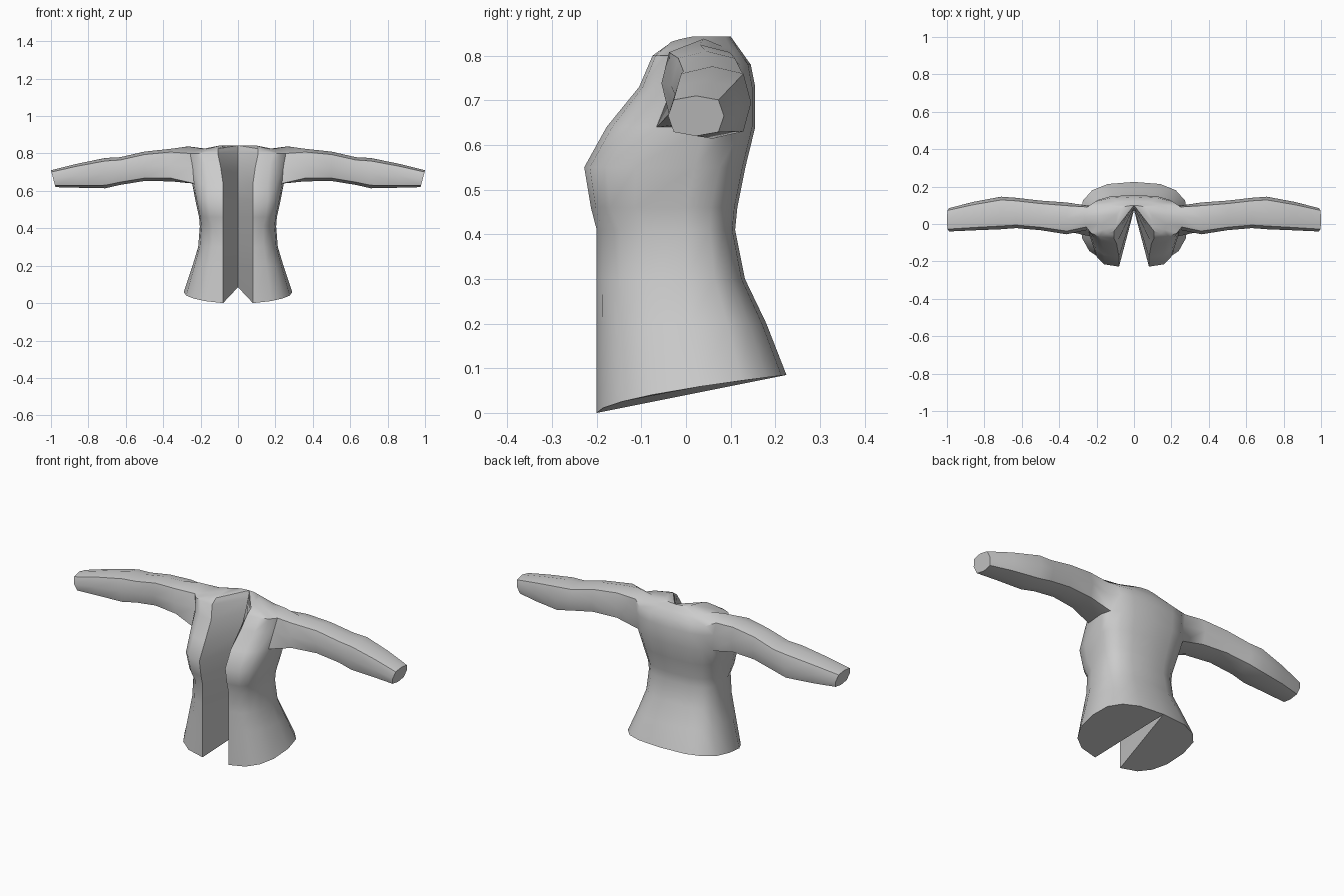
import bpy, bmesh, math

if "Cube" in bpy.data.objects:
    bpy.data.objects.remove(bpy.data.objects["Cube"])

cloth = bpy.data.materials.new("grey cloth")
cloth.diffuse_color = (0.6, 0.6, 0.6, 1)
cloth.use_nodes = True
cloth.node_tree.nodes["Principled BSDF"].inputs["Base Color"].default_value = cloth.diffuse_color

N = 8          # columns from front edge (0) over the side (4) to back centre (8)


def half_ring(xf, yf, xs, ys, yb, pf, pb=0.75):
    """Half cross-section: front edge, rounded side, back centre."""
    pts = []
    for c in range(N + 1):
        t = c * math.pi / N
        if c == N:
            pts.append((0.0, yb))
        elif t <= math.pi / 2:
            s, k = math.sin(t) ** pf, abs(math.cos(t)) ** pf
            pts.append((xf + (xs - xf) * s, ys + (yf - ys) * k))
        else:
            s, k = math.sin(t) ** pb, abs(math.cos(t)) ** pb
            pts.append((xs * s, ys + (yb - ys) * k))
    return pts


# z, front edge x, front y, side x, side y, back y, front roundness, inner centre y
sections = [
    (0.00, .080, -.200, .290, .03, .225, .80, .225),
    (0.20, .080, -.200, .243, .01, .180, .85, .150),
    (0.30, .080, -.200, .213, .00, .132, .85, .105),
    (0.41, .080, -.200, .204, .00, .110, .85, .080),
    (0.46, .080, -.213, .208, .00, .115, .65, .075),
    (0.55, .080, -.228, .228, .02, .133, .65, .075),
    (0.64, .080, -.178, .245, .04, .155, .75, .080),
    (0.73, .093, -.105, .252, .04, .155, .75, .085),
    (0.80, .108, -.075, .265, .04, .145, .75, .090),
]

bm = bmesh.new()
rows, centre = [], []
for i, (z, xf, yf, xs, ys, yb, pf, yc) in enumerate(sections):
    row = []
    for c, (x, y) in enumerate(half_ring(xf, yf, xs, ys, yb, pf)):
        h = z
        if i == 0:                       # hem rises towards the back
            h = .085 * max(0, (y + .2) / .425) ** .6
        if i == 8:                       # shoulder hump, lower upper back
            h = .838 if c == 4 else z - (.02 if c > 5 else 0)
        row.append(bm.verts.new((x, y, h)))
    rows.append(row)
    centre.append(row[N] if i == 0 else bm.verts.new((0, yc, z)))

# neckline, with a dipped ring between it and the shoulder
neck = []
for c, (x, y) in enumerate(half_ring(.108, -.04, .095, .05, .10, 1, 1)):
    neck.append((x, y, .825 + .018 * min(1, c / 3)))
dip = []
for c in range(N + 1):
    p = rows[8][c].co
    x, y, z = neck[c]
    dip.append(bm.verts.new(((p.x + x) / 2, (p.y + y) / 2,
                             (p.z + z) / 2 - (.014 if c == 4 else 0))))
rows.append(dip)
centre.append(bm.verts.new((0, .095, .82)))
rows.append([bm.verts.new(p) for p in neck])
centre.append(rows[-1][N])

# torso skin, leaving the armhole open
for r in range(len(rows) - 1):
    for c in range(N):
        if r in (6, 7) and c in (3, 4):
            continue
        bm.faces.new((rows[r][c], rows[r][c + 1], rows[r + 1][c + 1], rows[r + 1][c]))

# inner walls of the front opening, hem cap and neck cap
for r in range(len(rows) - 1):
    quad = [rows[r][0], rows[r + 1][0], centre[r + 1], centre[r]]
    bm.faces.new(quad)
bm.faces.new(rows[0])
bm.faces.new(rows[-1])

# sleeve: x, front y, back y, bottom z, top z
sleeve = [
    (.36, -.055, .115, .651, .825),
    (.50, -.033, .125, .653, .810),
    (.63, -.022, .140, .632, .780),
    (.71, -.028, .146, .614, .776),
    (.86, -.034, .118, .617, .745),
    (1.0, -.040, .085, .620, .710),
]
loop = [(6, 3), (6, 4), (6, 5), (7, 5), (8, 5), (8, 4), (8, 3), (7, 3)]
K = .8
offsets = [(-K, -K), (0, -1), (K, -K), (1, 0), (K, K), (0, 1), (-K, K), (-1, 0)]
prev = [rows[r][c] for r, c in loop]
for x, yf, yb, zb, zt in sleeve:
    ring = []
    for oy, oz in offsets:
        cut = .012 * (1 - oz) if x == 1.0 else 0     # slanted cuff
        ring.append(bm.verts.new((x - cut, (yf + yb) / 2 + oy * (yb - yf) / 2,
                                  (zb + zt) / 2 + oz * (zt - zb) / 2)))
    for k in range(8):
        j = (k + 1) % 8
        bm.faces.new((prev[k], prev[j], ring[j], ring[k]))
    prev = ring
bm.faces.new(prev)                                   # cuff cap

# mirror to the other side
geom = bm.verts[:] + bm.edges[:] + bm.faces[:]
bmesh.ops.mirror(bm, geom=geom, axis='X', merge_dist=0.0005)
bmesh.ops.remove_doubles(bm, verts=bm.verts[:], dist=0.0005)
bmesh.ops.recalc_face_normals(bm, faces=bm.faces[:])

mesh = bpy.data.meshes.new("jacket")
bm.to_mesh(mesh)
bm.free()
mesh.materials.append(cloth)
jacket = bpy.data.objects.new("jacket", mesh)
bpy.context.collection.objects.link(jacket)
bpy.context.view_layer.objects.active = jacket
jacket.select_set(True)
bpy.ops.object.shade_smooth_by_angle(angle=math.radians(50))
